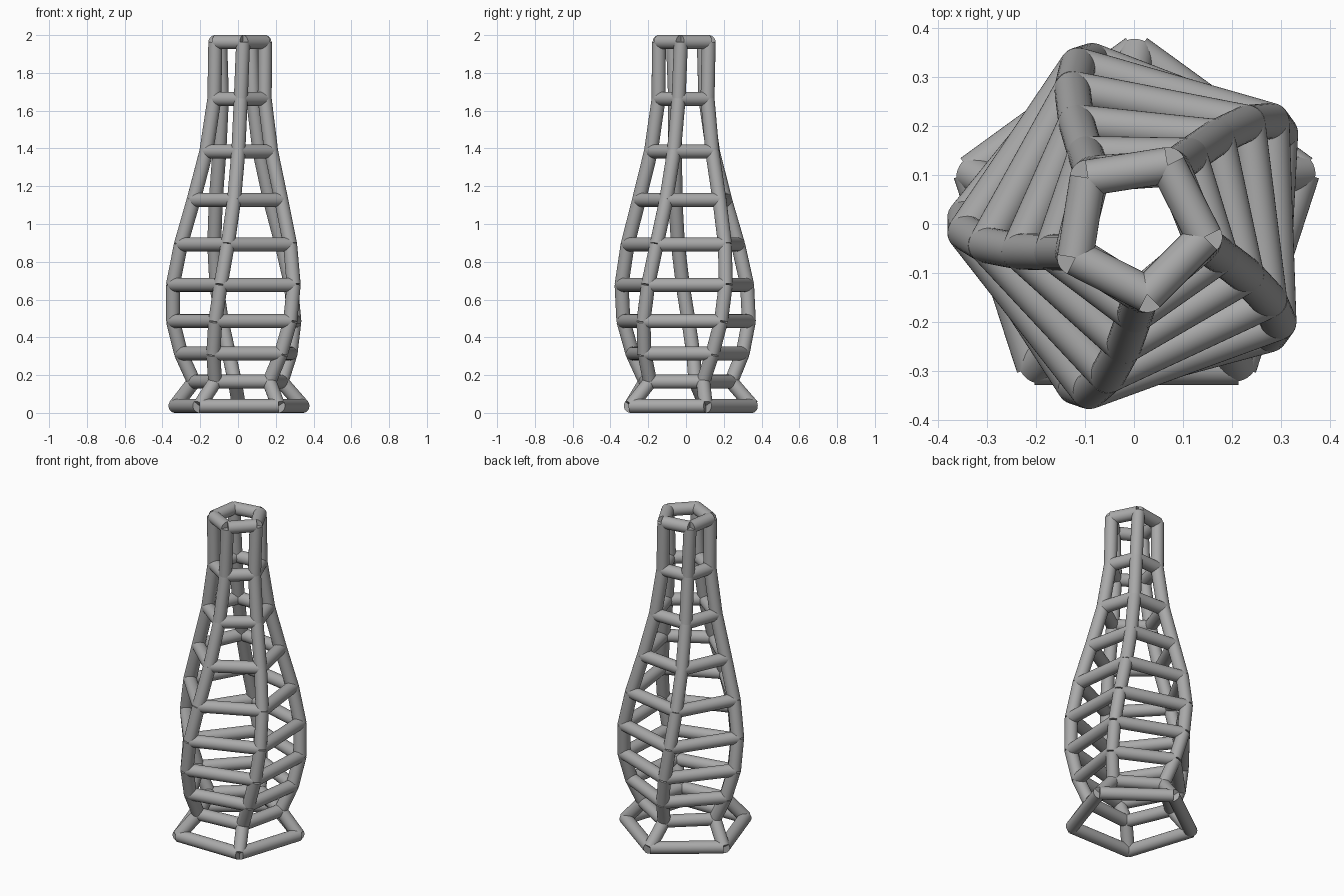
import bpy, bmesh, math
from mathutils import Vector, Matrix

if "Cube" in bpy.data.objects:
    bpy.data.objects.remove(bpy.data.objects["Cube"])

TUBE = 0.037      # bar radius
SIDES = 5
LEVELS = 10
CENTRE = Vector((0.005, -0.005, 0))

grey = bpy.data.materials.new("grey")
grey.diffuse_color = (0.4, 0.4, 0.4, 1)
grey.use_nodes = True
grey.node_tree.nodes["Principled BSDF"].inputs["Base Color"].default_value = grey.diffuse_color


def level_points(k):
    """Corners of the twisted pentagon at level k."""
    z = TUBE + 0.128 * k + 0.0215 * k * (k - 1) / 2
    r = 0.355 if k == 0 else 0.245 + 0.11 * math.sin(math.radians(36 * (k - 1)))
    pts = []
    for i in range(SIDES):
        a = math.radians(-126 + 72 * i + 5 * k)
        pts.append(CENTRE + Vector((r * math.cos(a), r * math.sin(a), z)))
    return pts


def add_bar(bm, a, b):
    """Flat-ended round bar from a to b."""
    d = b - a
    rot = d.to_track_quat('Z', 'Y').to_matrix().to_4x4()
    bmesh.ops.create_cone(bm, cap_ends=True, segments=32, radius1=TUBE, radius2=TUBE,
                          depth=d.length, matrix=Matrix.Translation((a + b) / 2) @ rot)


def make_bars(name, pairs):
    bm = bmesh.new()
    for a, b in pairs:
        add_bar(bm, a, b)
    mesh = bpy.data.meshes.new(name)
    bm.to_mesh(mesh)
    bm.free()
    mesh.materials.append(grey)
    obj = bpy.data.objects.new(name, mesh)
    bpy.context.collection.objects.link(obj)
    bpy.ops.object.select_all(action='DESELECT')
    obj.select_set(True)
    bpy.context.view_layer.objects.active = obj
    bpy.ops.object.shade_smooth_by_angle(angle=math.radians(30))


levels = [level_points(k) for k in range(LEVELS)]

# Horizontal pentagon rings
for k, p in enumerate(levels):
    make_bars(f"ring_{k}", [(p[i], p[(i + 1) % SIDES]) for i in range(SIDES)])

# Twisting uprights, one per corner
for i in range(SIDES):
    make_bars(f"upright_{i}", [(levels[k][i], levels[k + 1][i]) for k in range(LEVELS - 1)])
